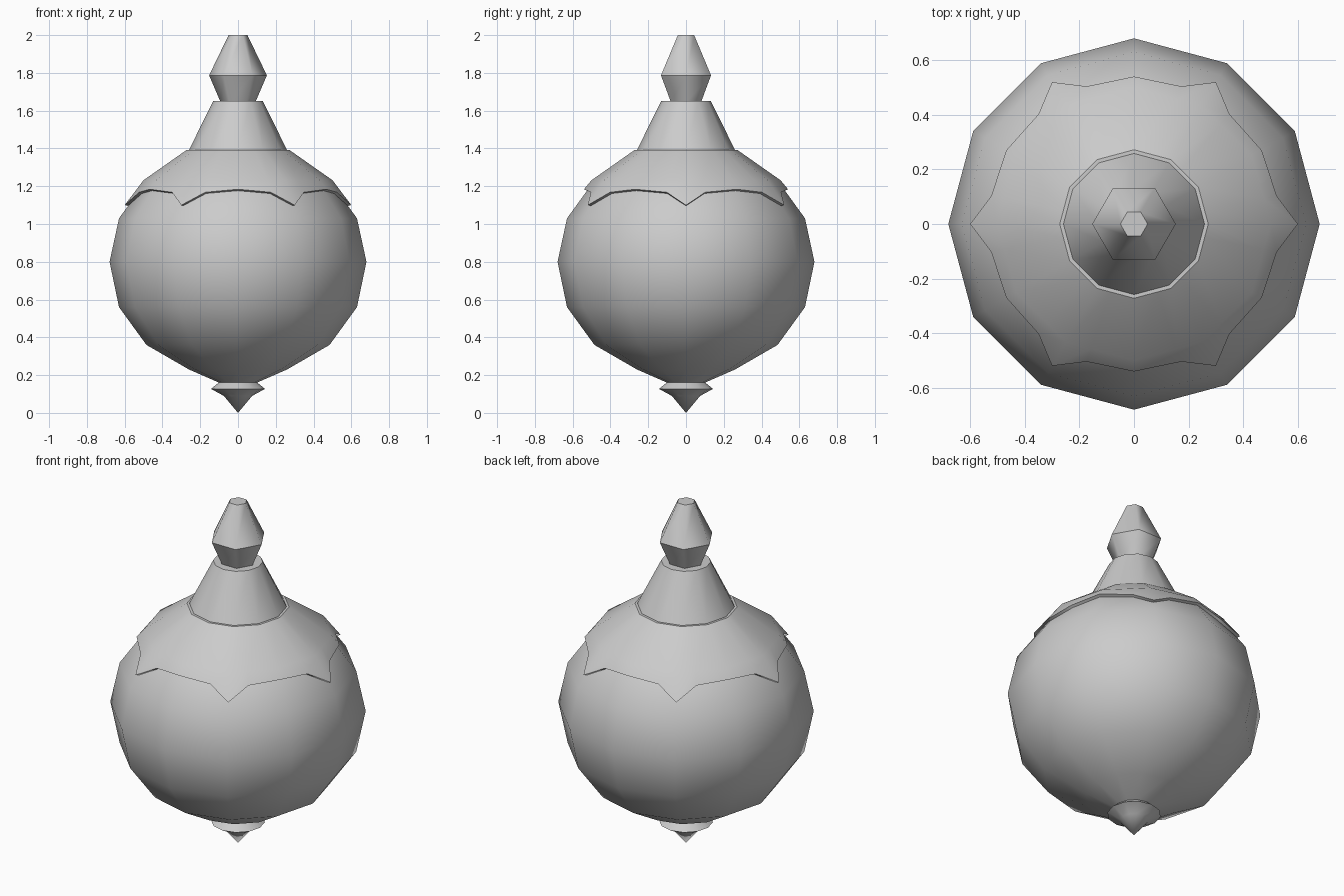
import bpy, bmesh
from math import sin, cos, radians

if "Cube" in bpy.data.objects:
    bpy.data.objects.remove(bpy.data.objects["Cube"])


def ring(bm, pts):
    return [bm.verts.new((r * cos(radians(a)), r * sin(radians(a)), z)) for a, r, z in pts]


def loft(name, rings, sharp=(), caps=True):
    """Skin rings of (angle, radius, z), listed bottom to top; one-point rings are tips."""
    bm = bmesh.new()
    rows = [ring(bm, p) for p in rings]
    for lo, hi in zip(rows, rows[1:]):
        n = max(len(lo), len(hi))
        for i in range(n):
            j = (i + 1) % n
            if len(lo) == 1:
                bm.faces.new((lo[0], hi[j], hi[i]))
            else:
                bm.faces.new((lo[i], lo[j], hi[j], hi[i]))
    if caps:
        if len(rows[0]) > 1:
            bm.faces.new(rows[0][::-1])
        bm.faces.new(rows[-1])
    for f in bm.faces:
        f.smooth = True
    # crease the chosen rings
    for k in sharp:
        row = rows[k]
        for i in range(len(row)):
            e = bm.edges.get((row[i], row[(i + 1) % len(row)]))
            if e:
                e.smooth = False
    bmesh.ops.recalc_face_normals(bm, faces=bm.faces)
    me = bpy.data.meshes.new(name)
    bm.to_mesh(me)
    bm.free()
    ob = bpy.data.objects.new(name, me)
    bpy.context.collection.objects.link(ob)
    return ob


def turned(name, profile, sides, sharp):
    rings = [[(0, 0, z)] if r == 0 else
             [(360 * i / sides, r, z) for i in range(sides)] for r, z in profile]
    return loft(name, rings, sharp)


# round bulb
turned("bulb", [(0.10, 0.16), (0.26, 0.23), (0.485, 0.36), (0.63, 0.56), (0.68, 0.80),
                (0.63, 1.03), (0.485, 1.23), (0.25, 1.375)], 12, (0, 7))

# bottom finial
turned("bottom_finial", [(0, 0), (0.075, 0.09), (0.143, 0.127), (0.10, 0.162)], 12, (2, 3))

# tapered neck
turned("neck", [(0.26, 1.38), (0.258, 1.395), (0.132, 1.65)], 12, (0, 1, 2))

# six-sided top knob
turned("top_knob", [(0.092, 1.645), (0.153, 1.787), (0.05, 2.0)], 6, (0, 1, 2))


# scalloped cap with six points
def scallop(tip, mid, dip):
    """One ring of the cap: (radius, z) at the point, beside it and in the valley."""
    out = []
    for k in range(6):
        for off, (r, z) in ((0, tip), (11, mid), (30, dip), (49, mid)):
            out.append((60 * k + off, r, z))
    return out


def even(r, z):
    return scallop((r, z), (r * 0.968, z), (r, z))


cap_rings = [
    scallop((0.555, 1.09), (0.49, 1.15), (0.50, 1.165)),
    scallop((0.60, 1.10), (0.533, 1.168), (0.54, 1.184)),
    even(0.50, 1.232),
    even(0.272, 1.392),
    even(0.24, 1.392),
]
loft("scalloped_cap", cap_rings, (0, 1, 3), caps=False)
